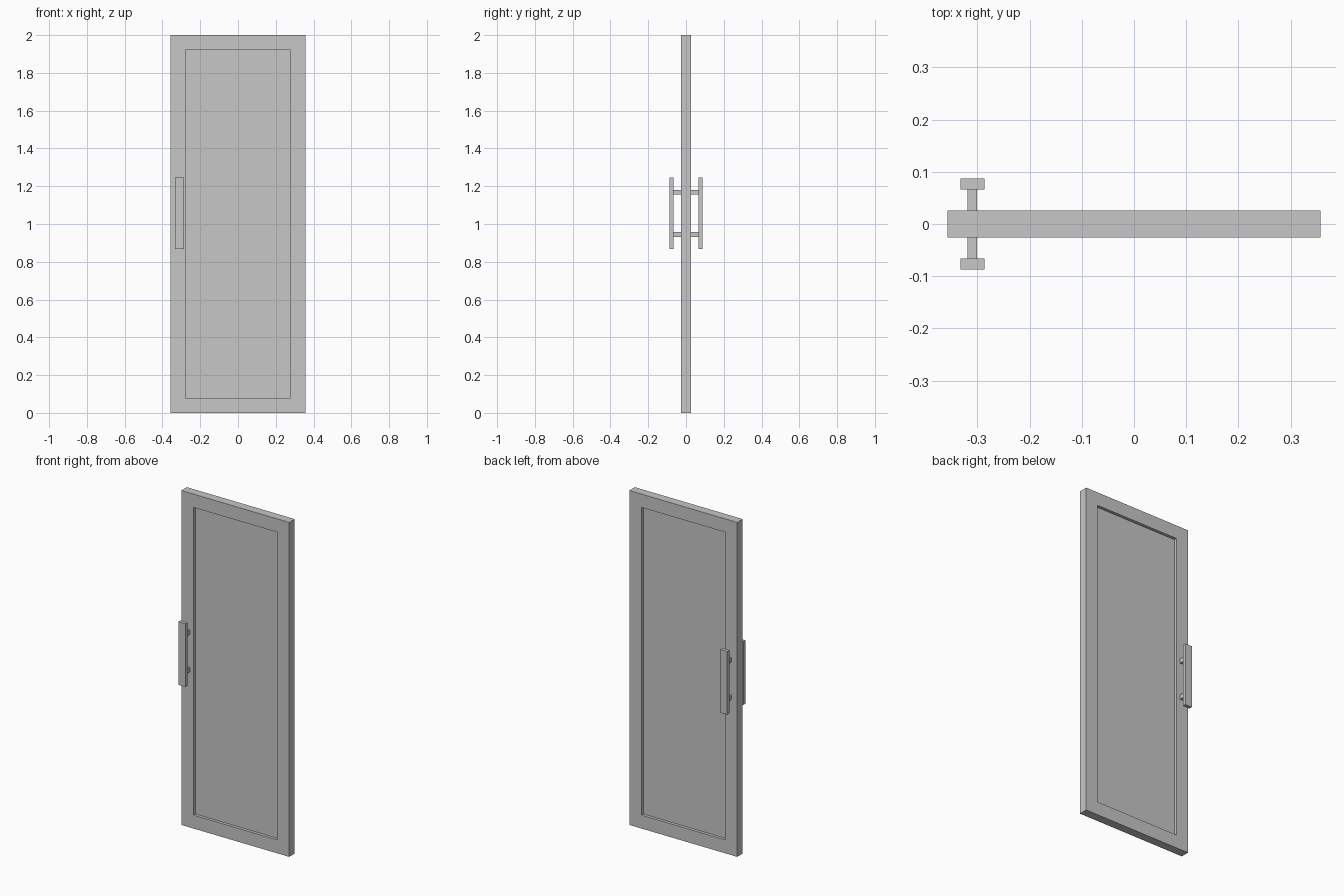
import bpy
import bmesh
from mathutils import Matrix

if "Cube" in bpy.data.objects:
    bpy.data.objects.remove(bpy.data.objects["Cube"], do_unlink=True)

grey = bpy.data.materials.new("light_grey")
grey.use_nodes = True
COLOUR = (0.57, 0.57, 0.57, 1)
grey.diffuse_color = COLOUR
grey.node_tree.nodes["Principled BSDF"].inputs["Base Color"].default_value = COLOUR


def make_object(name, bm):
    bmesh.ops.recalc_face_normals(bm, faces=bm.faces)
    mesh = bpy.data.meshes.new(name)
    bm.to_mesh(mesh)
    bm.free()
    mesh.materials.append(grey)
    obj = bpy.data.objects.new(name, mesh)
    bpy.context.collection.objects.link(obj)


def box(centre, size):
    bm = bmesh.new()
    matrix = Matrix.Translation(centre) @ Matrix.Diagonal((*size, 1))
    bmesh.ops.create_cube(bm, size=1, matrix=matrix)
    return bm


WIDTH, DEPTH, HEIGHT = 0.714, 0.052, 2.0
BORDER, RECESS = 0.08, 0.018

# Door slab with a recessed panel on the front and back
bm = box((0, 0, HEIGHT / 2), (WIDTH, DEPTH, HEIGHT))
bm.normal_update()
for face in [f for f in bm.faces if abs(f.normal.y) > 0.9]:
    inward = -face.normal.copy()
    bmesh.ops.inset_region(bm, faces=[face], thickness=BORDER,
                           use_even_offset=True)
    # Extrude the panel straight inward to make the square step
    panel = bmesh.ops.extrude_discrete_faces(bm, faces=[face])["faces"][0]
    bmesh.ops.translate(bm, verts=panel.verts, vec=inward * RECESS)
make_object("door_panel", bm)

# Pull handles on both sides: a flat bar on two square-cut posts
HANDLE_X, HANDLE_Z = -0.31, 1.056
BAR_DEPTH, BAR_OUTER = 0.021, 0.087
inner, outer = DEPTH / 2, BAR_OUTER - BAR_DEPTH
for side, label in ((-1, "front"), (1, "back")):
    make_object(label + "_handle_bar",
                box((HANDLE_X, side * (BAR_OUTER - BAR_DEPTH / 2), HANDLE_Z),
                    (0.046, BAR_DEPTH, 0.378)))
    for offset, level in ((-0.112, "lower"), (0.112, "upper")):
        make_object(f"{label}_{level}_post",
                    box((HANDLE_X, side * (inner + outer) / 2, HANDLE_Z + offset),
                        (0.019, outer - inner, 0.026)))
